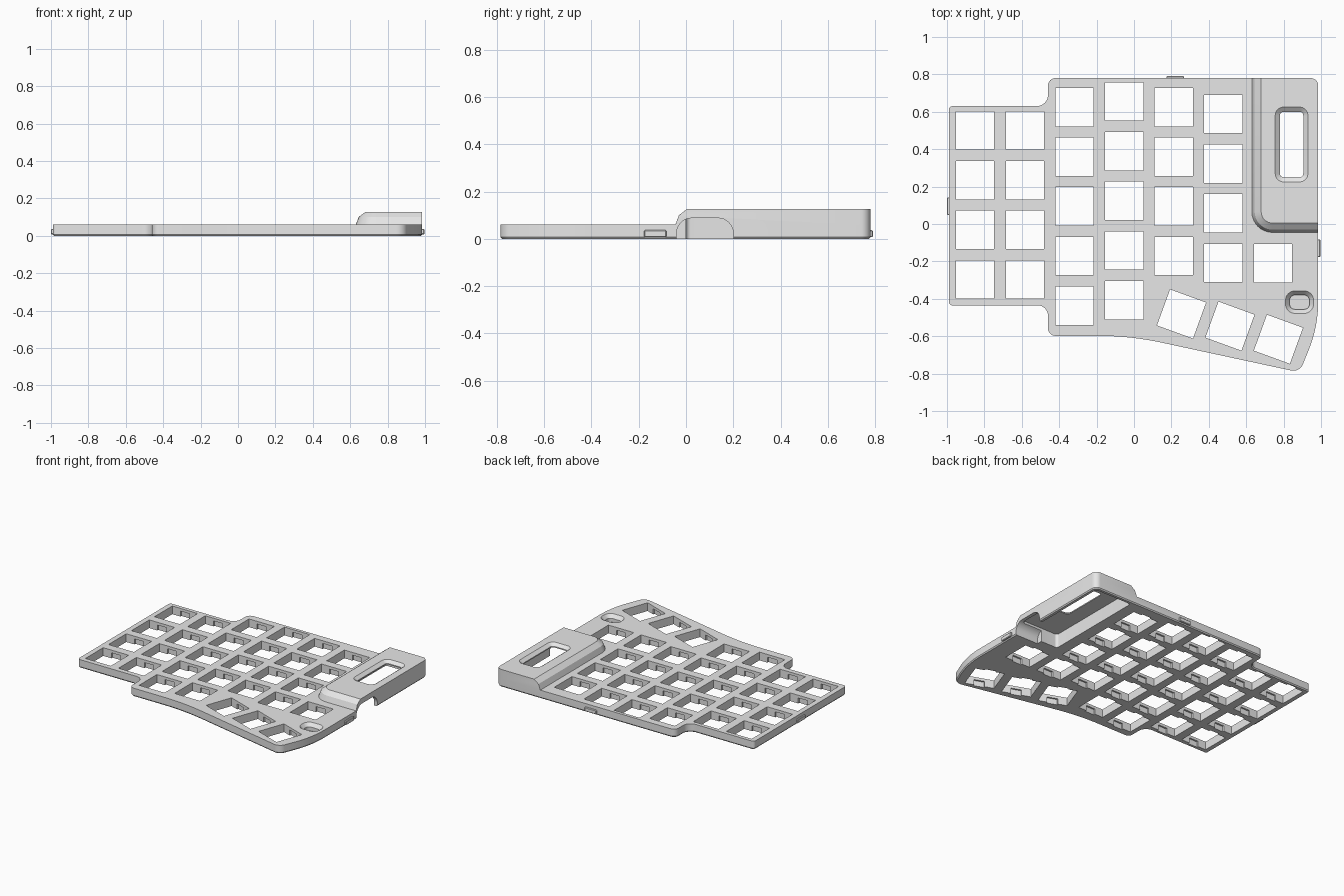
import bpy, bmesh, math
from mathutils import Vector, Matrix

cube = bpy.data.objects.get("Cube")
if cube:
    bpy.data.objects.remove(cube, do_unlink=True)

grey = bpy.data.materials.new("light_grey_plastic")
grey.use_nodes = True
grey.diffuse_color = (0.8, 0.8, 0.8, 1)
grey.node_tree.nodes["Principled BSDF"].inputs["Base Color"].default_value = (0.8, 0.8, 0.8, 1)


def fillet(corners, steps=8):
    """Round each (x, y, radius) corner of a closed polygon."""
    out = []
    for i, (x, y, r) in enumerate(corners):
        p = Vector((x, y))
        a = (Vector(corners[i - 1][:2]) - p).normalized()
        b = (Vector(corners[(i + 1) % len(corners)][:2]) - p).normalized()
        half = a.angle(b) / 2
        centre = p + (a + b).normalized() * (r / math.sin(half))
        start = p + a * (r / math.tan(half)) - centre
        end = p + b * (r / math.tan(half)) - centre
        sweep = start.angle_signed(end)
        for s in range(steps + 1):
            out.append(centre + Matrix.Rotation(-sweep * s / steps, 2) @ start)
    return out


def rect(x0, x1, y0, y1, r):
    return fillet([(x0, y0, r), (x1, y0, r), (x1, y1, r), (x0, y1, r)])


def inset(pts, d):
    """Move a counter-clockwise outline inwards."""
    out = []
    for i, p in enumerate(pts):
        t = (pts[(i + 1) % len(pts)] - pts[i - 1]).normalized()
        out.append(p + Vector((-t.y, t.x)) * d)
    return out


def loft(bm, levels):
    """Skin a stack of (outline, z) levels and cap both ends."""
    rings = [[bm.verts.new((p[0], p[1], z)) for p in pts] for pts, z in levels]
    n = len(rings[0])
    for lo, hi in zip(rings, rings[1:]):
        for i in range(n):
            j = (i + 1) % n
            bm.faces.new((lo[i], lo[j], hi[j], hi[i]))
    bm.faces.new(rings[0][::-1])
    bm.faces.new(rings[-1])


def box(bm, centre, size, turn=0):
    m = (Matrix.Translation(centre) @ Matrix.Rotation(turn, 4, 'Z')
         @ Matrix.Diagonal((*size, 1)))
    bmesh.ops.create_cube(bm, size=1, matrix=m)


def finish(bm, name):
    bmesh.ops.recalc_face_normals(bm, faces=bm.faces[:])
    mesh = bpy.data.meshes.new(name)
    bm.to_mesh(mesh)
    bm.free()
    mesh.materials.append(grey)
    ob = bpy.data.objects.new(name, mesh)
    bpy.context.collection.objects.link(ob)
    return ob


def activate(ob):
    bpy.ops.object.select_all(action='DESELECT')
    ob.select_set(True)
    bpy.context.view_layer.objects.active = ob


def combine(ob, other, operation):
    mod = ob.modifiers.new("combine", 'BOOLEAN')
    mod.operation, mod.solver, mod.object = operation, 'EXACT', other
    activate(ob)
    bpy.ops.object.modifier_apply(modifier=mod.name)
    bpy.data.objects.remove(other, do_unlink=True)


TOP = 0.06
# Flat plate with a stepped left end and a swept thumb corner
outline = fillet([
    (-0.99, -0.435, 0.02), (-0.46, -0.435, 0.055), (-0.46, -0.598, 0.04),
    (-0.02, -0.598, 1.6), (0.885, -0.793, 0.055), (0.985, -0.55, 0.7),
    (0.985, 0.78, 0.04), (-0.46, 0.78, 0.04), (-0.46, 0.63, 0.06),
    (-0.99, 0.63, 0.02)])
bm = bmesh.new()
loft(bm, [(inset(outline, 0.006), 0), (outline, 0.008), (outline, TOP)])
case = finish(bm, "keyboard_case")


# Raised housing, chamfered on its left and front edges
def housing_ring(d):
    return fillet([(0.63 + d, -0.045 + d, 0.11 - d), (0.985, -0.045 + d, 0.0005),
                   (0.985, 0.78, 0.04), (0.63 + d, 0.78, 0.0005)])


bm = bmesh.new()
loft(bm, [(housing_ring(0), 0.03), (housing_ring(0), TOP),
          (housing_ring(0.015), 0.1), (housing_ring(0.05), 0.127)])
combine(case, finish(bm, "housing"), 'UNION')

# Cavity under the housing
bm = bmesh.new()
loft(bm, [(rect(0.665, 0.96, 0.0, 0.755, 0.02), z) for z in (-0.1, 0.1)])
combine(case, finish(bm, "cavity_cutter"), 'DIFFERENCE')

# Arched cable port through the right wall
arch = fillet([(-0.04, -0.1, 0.01), (0.2, -0.1, 0.01), (0.2, 0.088, 0.065), (-0.04, 0.088, 0.065)])
bm = bmesh.new()
loft(bm, [(arch, 0.8), (arch, 1.1)])
bm.transform(Matrix(((0, 0, 1, 0), (1, 0, 0, 0), (0, 1, 0, 0), (0, 0, 0, 1))))
combine(case, finish(bm, "port_cutter"), 'DIFFERENCE')

# Bevelled window in the housing and shallow recess beside the thumb keys
bm = bmesh.new()
window = rect(0.755, 0.93, 0.225, 0.625, 0.045)
slot = inset(window, 0.025)
loft(bm, [(slot, 0.05), (slot, 0.108), (window, 0.127), (window, 0.2)])
pocket = rect(0.81, 0.96, -0.478, -0.358, 0.05)
floor = inset(pocket, 0.022)
loft(bm, [(floor, 0.008), (floor, 0.035), (pocket, TOP), (pocket, 0.1)])
combine(case, finish(bm, "opening_cutter"), 'DIFFERENCE')

# Key holes: (column x, top key y, number of keys), then the tilted thumb keys
PITCH, HOLE = 0.2655, 0.205
columns = [(-0.85, 0.5, 4), (-0.583, 0.5, 4), (-0.318, 0.625, 5), (-0.053, 0.655, 5),
           (0.212, 0.625, 4), (0.478, 0.588, 4), (0.743, -0.21, 1)]
keys = [(x, y - PITCH * i, 0) for x, y, n in columns for i in range(n)]
keys += [(x, y, math.radians(-20)) for x, y in
         ((0.254, -0.481), (0.513, -0.546), (0.772, -0.616))]
holes, notches = bmesh.new(), bmesh.new()
for x, y, turn in keys:
    box(holes, (x, y, 0), (HOLE, HOLE, 0.3), turn)
    box(notches, (x, y, -0.03), (0.075, HOLE + 0.024, 0.14), turn)
combine(case, finish(holes, "key_cutter"), 'DIFFERENCE')
combine(case, finish(notches, "clip_cutter"), 'DIFFERENCE')
activate(case)
bpy.ops.object.shade_smooth_by_angle(angle=math.radians(25))

# Small locating nubs on three edges
for name, centre, size in (
        ("right_nub", (0.985, -0.13, 0.022), (0.024, 0.095, 0.03)),
        ("left_nub", (-0.99, 0.095, 0.022), (0.02, 0.095, 0.03)),
        ("back_nub", (0.22, 0.78, 0.022), (0.095, 0.02, 0.03))):
    bm = bmesh.new()
    box(bm, centre, size)
    bmesh.ops.bevel(bm, geom=bm.edges[:], offset=0.004, segments=1, affect='EDGES')
    finish(bm, name)
